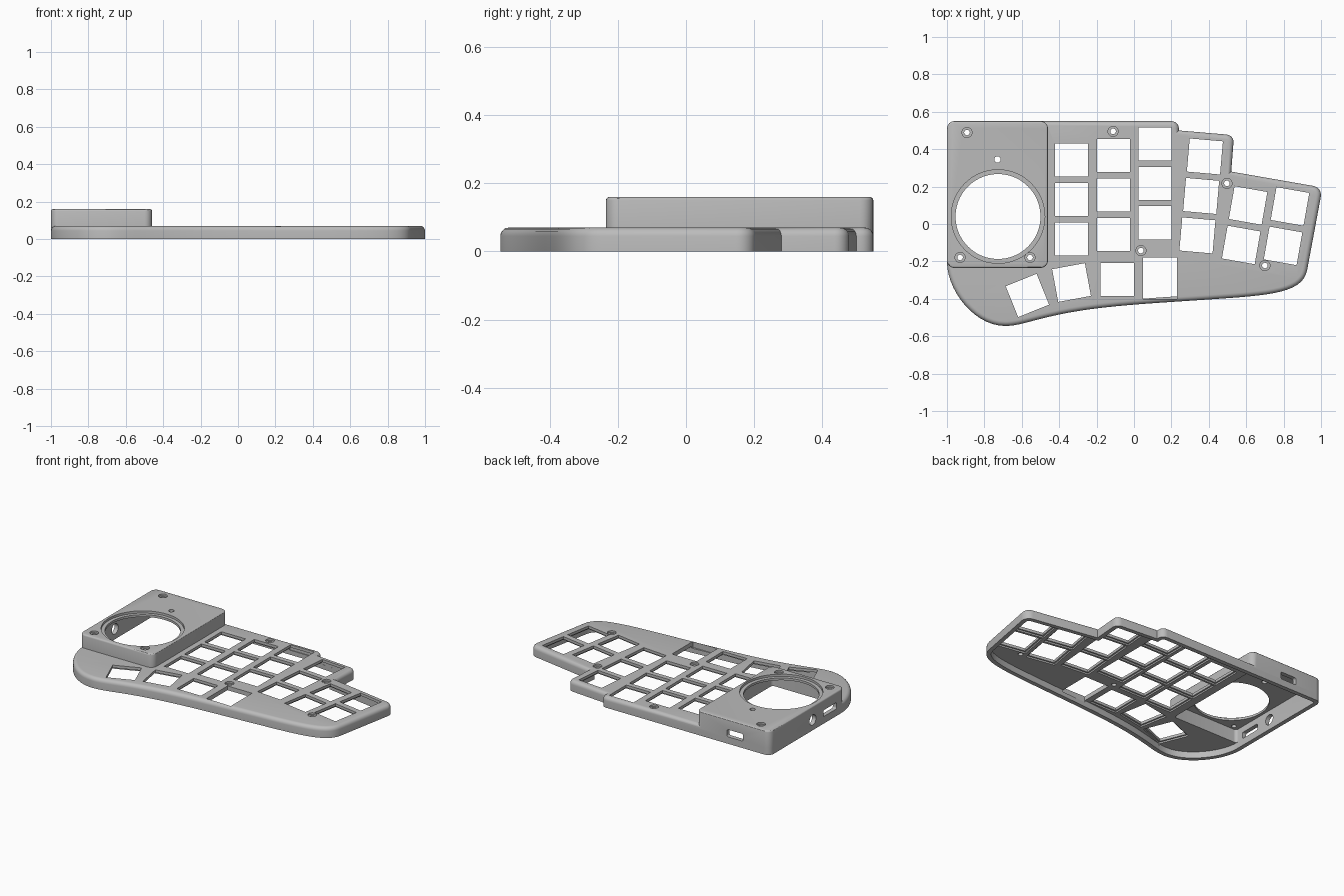
import bpy, bmesh, math
from mathutils import Vector, Matrix
from mathutils.geometry import interpolate_bezier

if "Cube" in bpy.data.objects:
    bpy.data.objects.remove(bpy.data.objects["Cube"], do_unlink=True)

grey = bpy.data.materials.new("light_grey_plastic")
grey.use_nodes = True
grey.diffuse_color = (0.5, 0.5, 0.5, 1)
grey.node_tree.nodes["Principled BSDF"].inputs["Base Color"].default_value = (0.5, 0.5, 0.5, 1)


def fillet(prev, corner, nxt, r, steps=6):
    """Points of an arc that rounds one polygon corner."""
    p, c, n = Vector(prev), Vector(corner), Vector(nxt)
    if r == 0:
        return [c]
    a, b = (p - c).normalized(), (n - c).normalized()
    half = a.angle(b) / 2
    centre = c + (a + b).normalized() * (r / math.sin(half))
    start = c + a * (r / math.tan(half)) - centre
    end = c + b * (r / math.tan(half)) - centre
    turn = start.angle_signed(end)
    return [centre + Matrix.Rotation(-turn * i / steps, 2) @ start for i in range(steps + 1)]


def rounded(points, radii):
    n = len(points)
    return [q for i in range(n)
            for q in fillet(points[i - 1], points[i], points[(i + 1) % n], radii[i])]


def rect(x0, x1, y0, y1, r=0.0):
    return rounded([(x0, y0), (x1, y0), (x1, y1), (x0, y1)], [r] * 4)


def circle(x, y, r, n=48):
    return [Vector((x + r * math.cos(math.tau * i / n), y + r * math.sin(math.tau * i / n)))
            for i in range(n)]


def inset(pts, d):
    """Move a counter-clockwise outline inwards by d."""
    out = []
    for i, c in enumerate(pts):
        a = (c - pts[i - 1]).normalized()
        b = (pts[(i + 1) % len(pts)] - c).normalized()
        na, nb = Vector((-a.y, a.x)), Vector((-b.y, b.x))
        out.append(c + (na + nb) * (d / (1 + na.dot(nb))))
    return out


def loft(name, rings, matrix=None):
    """Solid through matching outlines, given as (points, z) from the bottom up."""
    bm = bmesh.new()
    loops = [[bm.verts.new((p.x, p.y, z)) for p in pts] for pts, z in rings]
    for low, high in zip(loops, loops[1:]):
        for i in range(len(low)):
            bm.faces.new((low[i - 1], low[i], high[i], high[i - 1]))
    bm.faces.new(loops[0][::-1])
    bm.faces.new(loops[-1])
    if matrix:
        bm.transform(matrix)
    bmesh.ops.recalc_face_normals(bm, faces=bm.faces)
    mesh = bpy.data.meshes.new(name)
    bm.to_mesh(mesh)
    bm.free()
    mesh.materials.append(grey)
    obj = bpy.data.objects.new(name, mesh)
    bpy.context.collection.objects.link(obj)
    return obj


def soft_top(name, pts, height, r, steps=5):
    """Solid with a rounded upper edge."""
    rings = [(pts, 0)]
    for i in range(steps + 1):
        t = math.pi / 2 * i / steps
        rings.append((inset(pts, r * (1 - math.cos(t))), height - r + r * math.sin(t)))
    return loft(name, rings)


def combine(target, tool, operation="DIFFERENCE"):
    tool.hide_render = True
    mod = target.modifiers.new("cut", "BOOLEAN")
    mod.operation, mod.solver, mod.object = operation, "EXACT", tool
    bpy.context.view_layer.objects.active = target
    bpy.ops.object.modifier_apply(modifier=mod.name)
    bpy.data.objects.remove(tool, do_unlink=True)


def cut(pts, z0, z1, matrix=None):
    combine(case, loft("cutter", [(pts, z0), (pts, z1)], matrix))


# Case outline: straight stepped back edge, flowing front edge
corners = [(1.008, 0.195), (0.52, 0.28), (0.535, 0.475), (0.24, 0.50), (0.24, 0.55), (-1, 0.55)]
radii = [0.05, 0, 0.04, 0, 0.04, 0.04]
curves = [[(-1, -0.2), (-1, -0.36), (-0.85, -0.545), (-0.69, -0.545)],
          [(-0.69, -0.545), (-0.62, -0.545), (-0.56, -0.52), (-0.45, -0.495)],
          [(-0.45, -0.495), (-0.2, -0.435), (0.1, -0.425), (0.45, -0.40)],
          [(0.45, -0.40), (0.74, -0.38), (0.90, -0.365), (0.925, -0.25)]]
path = [curves[-1][-1]] + corners + [curves[0][0]]
outline = [q for i, r in enumerate(radii) for q in fillet(path[i], path[i + 1], path[i + 2], r)]
for c in curves:
    outline += [Vector(p[:2]) for p in interpolate_bezier(*[Vector(q) for q in c], 15)[:-1]]
outline.append(Vector(curves[-1][-1]))

# Case shell and raised controller housing
case = soft_top("keyboard_case", outline, 0.07, 0.025)
housing = soft_top("controller_housing", rect(-1, -0.46, -0.235, 0.55, 0.04), 0.16, 0.01, 3)
combine(case, housing, "UNION")
cut(inset(outline, 0.028), -0.1, 0.042)
cut(rect(-0.972, -0.488, -0.207, 0.522, 0.02), -0.1, 0.13)

# Round opening with a stepped rim
cut(circle(-0.727, 0.04, 0.25, 72), 0.145, 0.3)
cut(circle(-0.727, 0.04, 0.227, 72), 0.1, 0.3)
cut(circle(-0.73, 0.345, 0.017, 24), 0.1, 0.3)

# Key openings, with a wider relief underneath
KEY, PITCH = 0.178, 0.211
keys = []
for x, y, dx, turn, count in [(-0.334, 0.342, 0, 0, 3), (-0.11, 0.366, 0, 0, 3),
                              (0.112, 0.428, 0, 0, 3), (0.379, 0.361, -0.02, -5, 3),
                              (0.61, 0.099, -0.037, -10, 2), (0.834, 0.094, -0.037, -10, 2)]:
    keys += [(x + dx * i, y - PITCH * i, turn) for i in range(count)]
keys += [(-0.57, -0.382, 22), (-0.334, -0.313, 10.5), (-0.09, -0.297, 0)]
for x, y, turn in keys:
    place = Matrix.Translation((x, y, 0)) @ Matrix.Rotation(math.radians(turn), 4, "Z")
    for half, z0, z1 in [(KEY / 2 + 0.01, 0.03, 0.052), (KEY / 2, 0.03, 0.1)]:
        cut(rect(-half, half, -half, half), z0, z1, place)
cut(rect(0.049, 0.229, -0.4, -0.18), 0.03, 0.1)

# Countersunk screw holes
for x, y, top in [(-0.893, 0.489, 0.16), (-0.93, -0.179, 0.16), (-0.556, -0.179, 0.16),
                  (-0.112, 0.495, 0.07), (0.497, 0.217, 0.07), (0.037, -0.142, 0.07),
                  (0.70, -0.222, 0.07)]:
    cut(circle(x, y, 0.027, 24), top - 0.012, top + 0.05)
    cut(circle(x, y, 0.015, 24), top - 0.06, top + 0.05)

# Ports: round jack and slot in the side wall, slot in the back wall
side = Matrix.Translation((-1, 0, 0.068)) @ Matrix(((0, 0, 1, 0), (1, 0, 0, 0), (0, 1, 0, 0), (0, 0, 0, 1)))
cut(circle(0, 0, 0.034, 32), -0.05, 0.05, side @ Matrix.Translation((0.1, 0, 0)))
cut(rect(-0.15, -0.01, -0.021, 0.021, 0.01), -0.05, 0.05, side)
back = Matrix.Translation((-0.745, 0.55, 0.07)) @ Matrix.Rotation(math.radians(90), 4, "X")
cut(rect(-0.06, 0.06, -0.024, 0.024, 0.012), -0.05, 0.05, back)

bpy.ops.object.select_all(action="DESELECT")
case.select_set(True)
bpy.context.view_layer.objects.active = case
bpy.ops.object.shade_smooth_by_angle(angle=math.radians(30))
